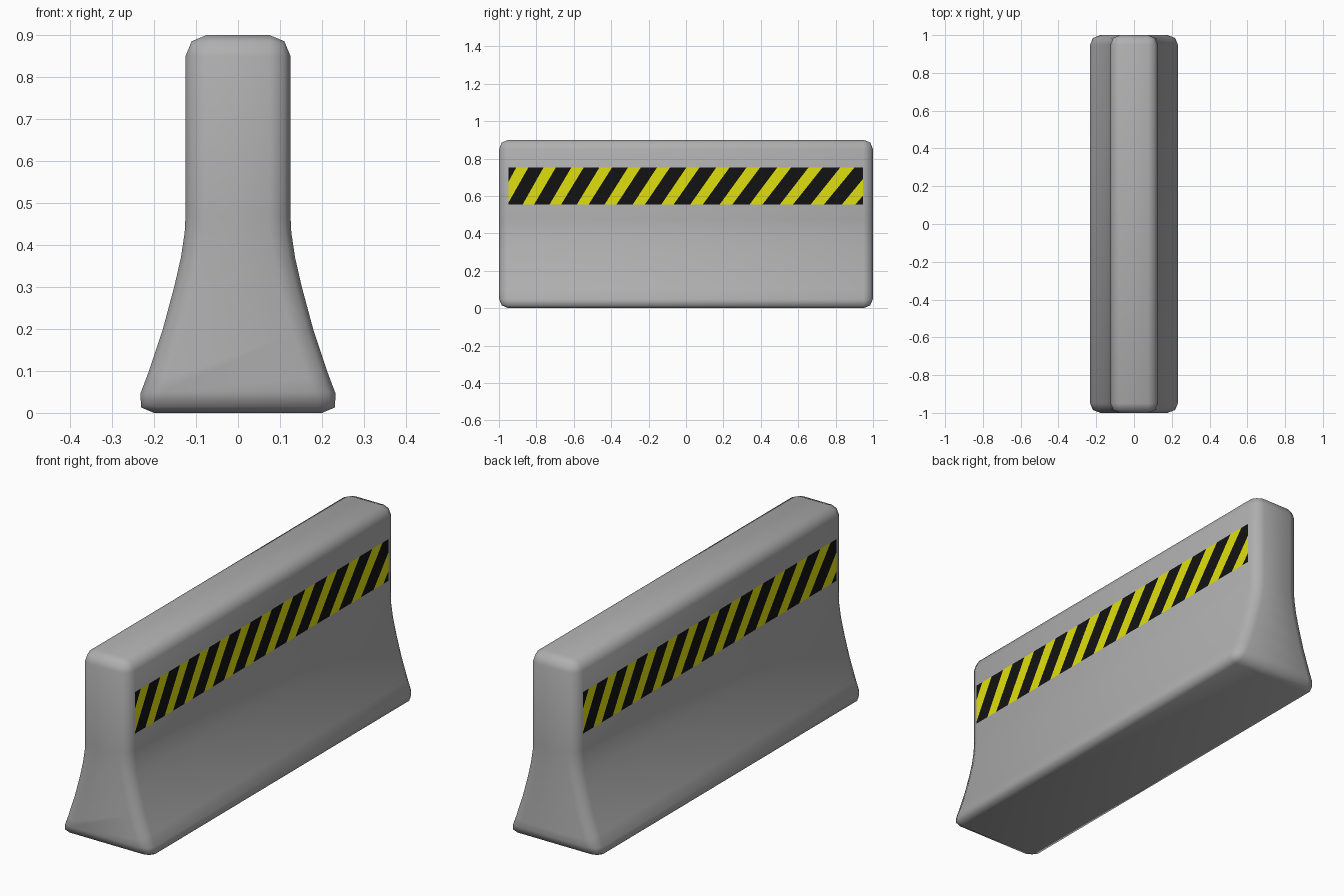
import bpy, bmesh, math
from mathutils import Vector

if "Cube" in bpy.data.objects:
    bpy.data.objects.remove(bpy.data.objects["Cube"])


def material(name, rgb):
    m = bpy.data.materials.new(name)
    m.diffuse_color = (*rgb, 1)
    m.use_nodes = True
    m.node_tree.nodes["Principled BSDF"].inputs["Base Color"].default_value = m.diffuse_color
    return m


concrete = material("concrete grey", (0.43, 0.43, 0.43))
yellow = material("warning yellow", (0.74, 0.74, 0.004))
black = material("warning black", (0.006, 0.006, 0.006))


def finish(bm, name, mats):
    mesh = bpy.data.meshes.new(name)
    bm.to_mesh(mesh)
    bm.free()
    for m in mats:
        mesh.materials.append(m)
    obj = bpy.data.objects.new(name, mesh)
    bpy.context.collection.objects.link(obj)
    return obj


# Barrier body: mirrored half profile (x, z), extruded along y, edges rounded
half = [(0.25, 0), (0.212, 0.10), (0.179, 0.20), (0.152, 0.30),
        (0.136, 0.37), (0.127, 0.43), (0.125, 0.47), (0.125, 0.9)]
profile = half + [(-x, z) for x, z in reversed(half)]
bm = bmesh.new()
end = bm.faces.new([bm.verts.new((x, -1, z)) for x, z in profile])
ext = bmesh.ops.extrude_face_region(bm, geom=[end], use_keep_orig=True)
bmesh.ops.translate(bm, vec=(0, 2, 0),
                    verts=[v for v in ext["geom"] if isinstance(v, bmesh.types.BMVert)])
bmesh.ops.recalc_face_normals(bm, faces=bm.faces[:])
for f in bm.faces:
    f.smooth = True
body = finish(bm, "barrier_body", [concrete])
bev = body.modifiers.new("rounded edges", "BEVEL")
bev.width = 0.05
bev.segments = 2
bev.limit_method = 'ANGLE'
bev.angle_limit = math.radians(35)

# Hazard stripes: thin plate cut by slanted lines, alternately coloured
Z0, Z1, Y0, Y1 = 0.555, 0.752, -0.95, 0.945
edges = []                      # (y at bottom, y at top) of each stripe edge
y = -1.095
while y < Y1:
    t = (y + 1) / 2
    pitch = 0.142 + 0.03 * t
    lean = 0.11 + 0.06 * t
    edges.append((y, y + lean))
    edges.append((y + 0.57 * pitch, y + 0.57 * pitch + lean))
    y += pitch


def stripe_band(name, side):
    bm = bmesh.new()
    x = 0.1265
    bm.faces.new([bm.verts.new((x, yy, zz)) for yy, zz in
                  ((Y0, Z0), (Y1, Z0), (Y1, Z1), (Y0, Z1))])
    for b, t in edges:
        bmesh.ops.bisect_plane(bm, geom=bm.verts[:] + bm.edges[:] + bm.faces[:],
                               plane_co=(x, b, Z0),
                               plane_no=Vector((0, Z1 - Z0, b - t)).normalized())
    for f in bm.faces:
        c = f.calc_center_median()
        k = (c.z - Z0) / (Z1 - Z0)
        passed = sum(c.y > b + (t - b) * k for b, t in edges)
        f.material_index = passed % 2
    obj = finish(bm, name, [yellow, black])
    obj.rotation_euler.z = 0 if side > 0 else math.pi
    return obj


stripe_band("right_stripe_band", 1)
stripe_band("left_stripe_band", -1)
